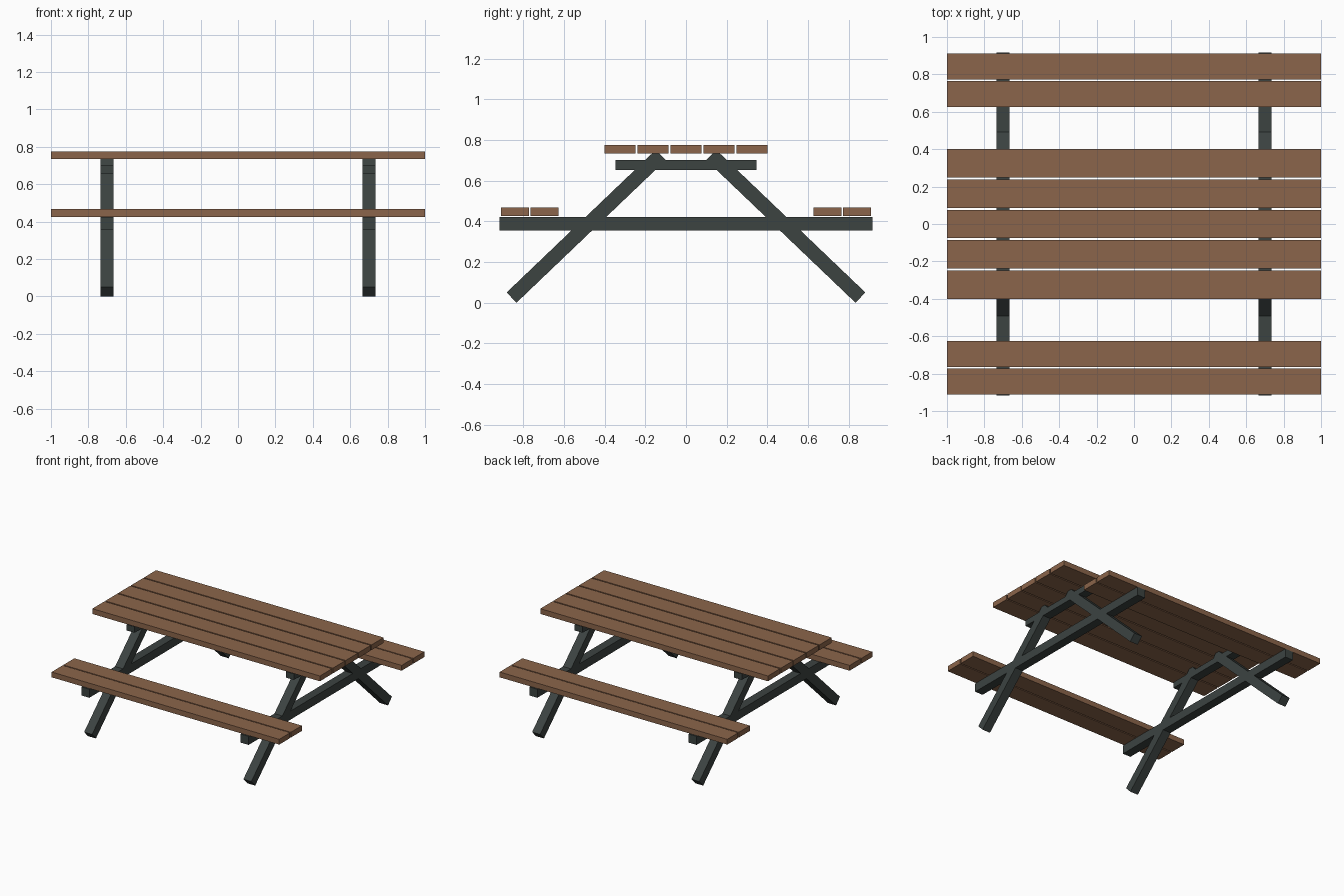
import bpy
from mathutils import Matrix, Vector
import math

if "Cube" in bpy.data.objects:
    bpy.data.objects.remove(bpy.data.objects["Cube"])


def material(name, rgb):
    m = bpy.data.materials.new(name)
    m.diffuse_color = (*rgb, 1)
    m.use_nodes = True
    m.node_tree.nodes["Principled BSDF"].inputs["Base Color"].default_value = m.diffuse_color
    return m


WOOD = material("brown wood", (0.258, 0.130, 0.069))
FRAME = material("dark grey frame", (0.045, 0.056, 0.053))


def box(name, centre, size, mat, tilt=0.0):
    """Box with its size baked in, tilted about the x axis."""
    bpy.ops.mesh.primitive_cube_add(size=1)
    ob = bpy.context.object
    ob.name = name
    ob.data.transform(Matrix.Translation(Vector(centre))
                      @ Matrix.Rotation(tilt, 4, 'X')
                      @ Matrix.Diagonal((*size, 1)))
    ob.data.materials.append(mat)
    return ob


# Table top: five long planks
for i in range(5):
    box("table_plank", (0, (i - 2) * 0.162, 0.755), (2, 0.152, 0.042), WOOD)

# Benches: two planks on each side
for side in (-1, 1):
    for y in (0.695, 0.842):
        box("bench_plank", (0, side * y, 0.447), (2, 0.138, 0.042), WOOD)

# End frames
T = 0.07
foot, head = Vector((0.858, 0.0255)), Vector((0.124, 0.727))
mid, run = (foot + head) / 2, foot - head
angle = math.atan2(-run.y, run.x)
for x in (-0.7, 0.7):
    box("bench_beam", (x, 0, 0.389), (T, 1.834, 0.068), FRAME)
    box("top_brace", (x, 0, 0.678), (T, 0.696, 0.048), FRAME)
    for side in (-1, 1):
        box("slanted_leg", (x, side * mid.x, mid.y), (T, run.length, T),
            FRAME, -side * angle)
